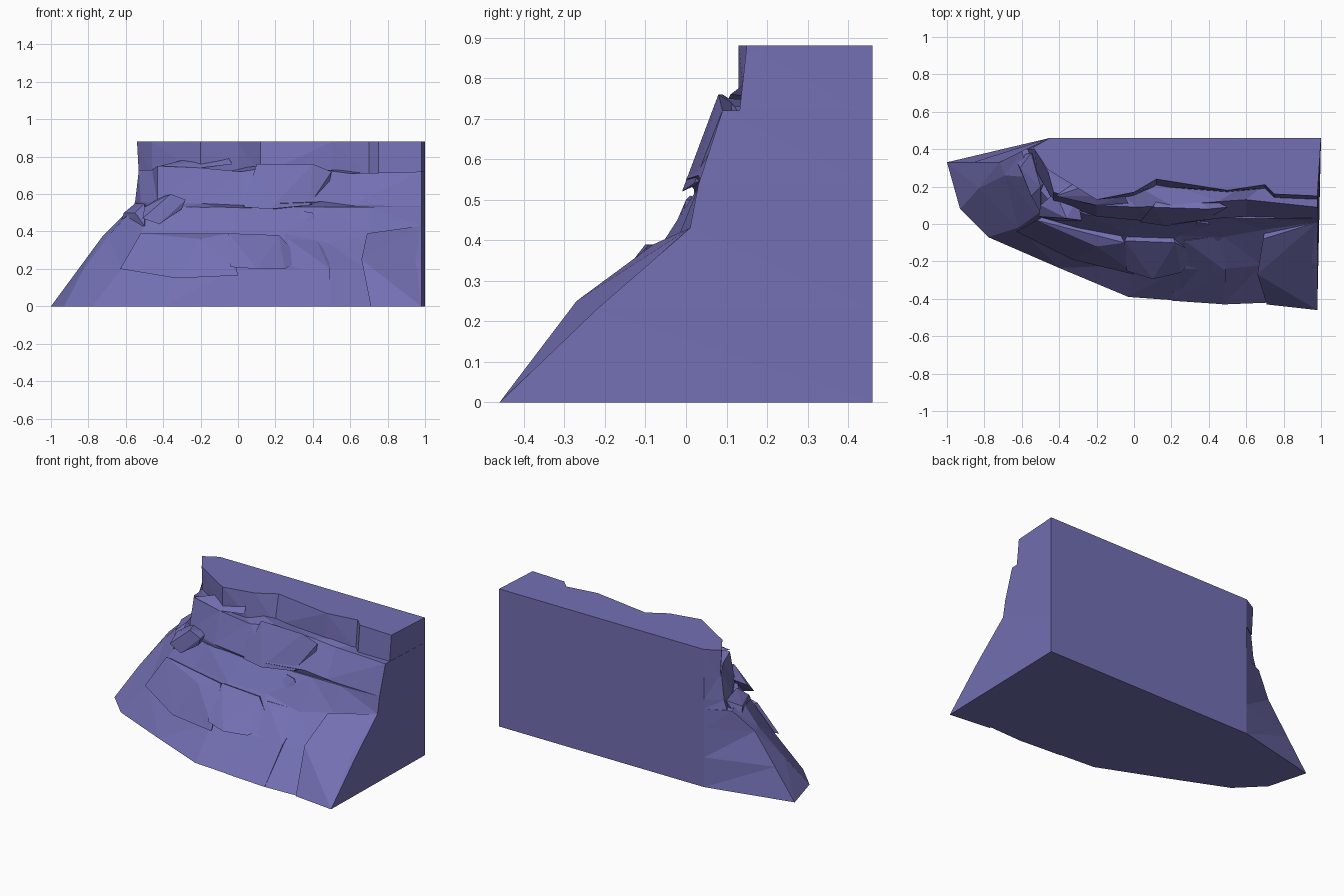
import bpy, bmesh

stone = bpy.data.materials.new("stone")
stone.diffuse_color = (0.17, 0.16, 0.45, 1)


def finish(name, bm):
    bmesh.ops.recalc_face_normals(bm, faces=bm.faces)
    mesh = bpy.data.meshes.new(name)
    bm.to_mesh(mesh)
    bm.free()
    mesh.materials.append(stone)
    bpy.context.collection.objects.link(bpy.data.objects.new(name, mesh))


def tier(name, rows):
    """Loft faceted front contours (left to right) closed by a flat back."""
    bm = bmesh.new()
    rings = []
    for row in rows:
        z_end = row[-1][2]
        pts = row + [(1.0, .46, z_end), (-.45, .46, row[0][2])]
        rings.append([bm.verts.new(p) for p in pts])
    n = len(rings[0])
    for a, b in zip(rings, rings[1:]):
        for i in range(n):
            j = (i + 1) % n
            bm.faces.new((a[i], a[j], b[j], b[i]))
    bm.faces.new(rings[0][::-1])
    bm.faces.new(rings[-1])
    bmesh.ops.recalc_face_normals(bm, faces=bm.faces)
    bmesh.ops.triangulate(bm, faces=bm.faces)
    finish(name, bm)


def chunk(name, pts):
    """Convex faceted stone from a few corner points."""
    bm = bmesh.new()
    for p in pts:
        bm.verts.new(p)
    res = bmesh.ops.convex_hull(bm, input=bm.verts)
    junk = set(res["geom_interior"]) | set(res["geom_unused"])
    bmesh.ops.delete(bm, geom=[g for g in junk if isinstance(g, bmesh.types.BMVert)],
                     context='VERTS')
    finish(name, bm)


def level(z, xy):
    return [(x, y, z) for x, y in xy]


# Sloping base of the cliff
tier("lower_slope", [
    level(0, [(-1, .33), (-.93, .08), (-.78, -.07), (-.4, -.235), (-.03, -.39),
              (.25, -.41), (.48, -.43), (.73, -.42), (.98, -.46)]),
    [(-.86, .33, .19), (-.83, .19, .19), (-.62, -.02, .2), (-.35, -.13, .18), (-.03, -.22, .19),
     (.25, -.24, .2), (.48, -.24, .2), (.68, -.22, .2), (.98, -.22, .23)],
    [(-.72, .33, .38), (-.69, .26, .38), (-.52, .05, .39), (-.3, -.01, .4), (-.03, -.06, .39),
     (.25, -.06, .39), (.48, -.07, .34), (.7, -.03, .38), (.98, .01, .43)],
    [(-.6, .39, .5), (-.56, .25, .52), (-.45, .12, .53), (-.25, .05, .53), (0, .03, .53),
     (.25, .03, .53), (.5, .03, .53), (.7, .03, .53), (.98, .03, .535)],
])

# Middle step
tier("middle_tier", [
    level(.5, [(-.57, .4), (-.52, .28), (-.42, .12), (-.2, .05), (.02, .04),
               (.2, .04), (.45, .05), (.6, .06), (.98, .04)]),
    [(-.55, .4, .56), (-.52, .28, .56), (-.43, .12, .55), (-.2, .04, .55), (.02, .02, .54),
     (.2, 0, .55), (.45, .03, .56), (.6, .04, .54), (.98, .03, .535)],
    [(-.53, .4, .73), (-.46, .28, .73), (-.43, .17, .75), (-.2, .1, .74), (.02, .09, .72),
     (.2, .1, .75), (.45, .12, .73), (.6, .13, .71), (.98, .09, .72)],
])

# Top step with wavy rim
tier("top_tier", [
    level(.7, [(-.53, .41), (-.46, .3), (-.2, .13), (0, .15), (.12, .2),
               (.5, .17), (.7, .19), (.75, .14), (.98, .13)]),
    level(.88, [(-.54, .41), (-.46, .29), (-.2, .13), (0, .17), (.12, .24),
                (.5, .18), (.7, .21), (.75, .16), (.98, .15)]),
])

# Overhanging plates on the slope
chunk("slope_plate", [(-.63, -.04, .2), (-.33, -.19, .15), (0, -.27, .165), (-.52, .02, .39),
                      (-.05, -.1, .39), (-.2, -.12, .36), (-.03, -.24, .21), (-.2, .2, .25)])
chunk("centre_plate", [(-.04, -.25, .21), (.1, -.295, .2), (.25, -.26, .2), (.22, -.1, .38),
                       (-.05, -.09, .39), (.34, -.16, .25), (.1, .2, .25)])
chunk("side_step", [(.49, -.43, 0), (.49, -.25, .2), (.49, -.08, .31), (.27, -.09, .36),
                    (.42, -.07, .35), (.2, -.41, 0), (.3, .1, 0), (.4, .1, .33)])
# Buttress at the right end
chunk("right_buttress", [(.71, -.43, 0), (.98, -.46, 0), (.66, -.27, .25), (.69, -.08, .39),
                         (.98, .01, .43), (.98, .2, .1), (.75, .2, .1)])

# Stones wedged between the steps
chunk("left_boulder", [(-.51, .04, .47), (-.42, .02, .44), (-.5, .1, .53), (-.36, .03, .6),
                       (-.28, .02, .57), (-.3, .03, .52), (-.42, .17, .58), (-.3, .14, .57)])
chunk("edge_stone", [(-.64, .36, .42), (-.61, .3, .5), (-.55, .15, .5), (-.5, .06, .43),
                     (-.55, .38, .55), (-.5, .2, .55), (-.4, .3, .4)])
chunk("right_stone", [(.27, -.06, .36), (.4, -.05, .35), (.4, .0, .5), (.34, .01, .51),
                      (.47, -.03, .32), (.35, .2, .45)])
chunk("ledge_bulge", [(.03, .01, .53), (.17, -.01, .52), (.38, .02, .54), (.5, .09, .72),
                      (.4, .08, .76), (.1, .09, .76), (.08, .07, .7), (.2, .25, .65), (.47, .1, .57)])
chunk("rim_bulge", [(-.42, .15, .75), (-.2, .1, .74), (-.03, .11, .76), (-.05, .15, .79),
                    (-.3, .19, .78), (-.2, .3, .74)])
